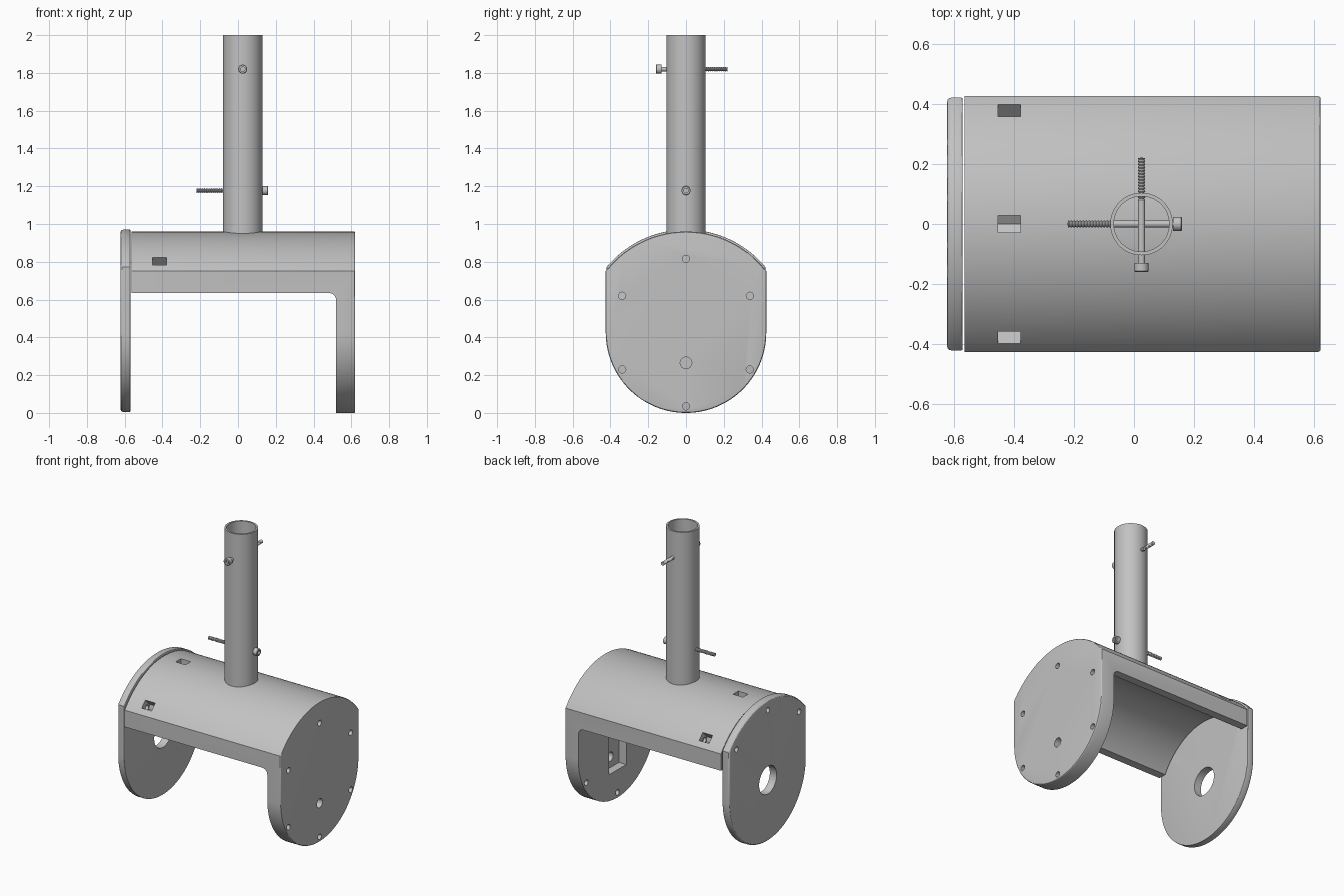
import bpy, bmesh
from math import sin, cos, pi, sqrt, atan2, radians
from mathutils import Matrix, Vector

if "Cube" in bpy.data.objects:
    bpy.data.objects.remove(bpy.data.objects["Cube"], do_unlink=True)

GREY = (0.54, 0.54, 0.54, 1)
grey = bpy.data.materials.new("plain grey")
grey.use_nodes = True
grey.diffuse_color = GREY
grey.node_tree.nodes["Principled BSDF"].inputs["Base Color"].default_value = GREY

AXIS_Z = 0.425      # height of the main horizontal axis
INNER_R = 0.425     # inside of the shell
OUTER_R = 0.535     # outside of the shell
PIPE_X = 0.025


def make(name, bm):
    bmesh.ops.recalc_face_normals(bm, faces=bm.faces[:])
    mesh = bpy.data.meshes.new(name)
    bm.to_mesh(mesh)
    bm.free()
    mesh.materials.append(grey)
    obj = bpy.data.objects.new(name, mesh)
    bpy.context.collection.objects.link(obj)
    return obj


def arc(cy, cz, r, a0, a1, n):
    return [(cy + r * cos(a0 + (a1 - a0) * i / n), cz + r * sin(a0 + (a1 - a0) * i / n))
            for i in range(n + 1)]


def circle(cy, cz, r, n=24):
    return arc(cy, cz, r, 0, 2 * pi, n)[:-1]


def prism(name, points, start, end, axis="x", rounding=None):
    """Extrude an outline along x or y; rounding maps an end position to a radius."""
    bm = bmesh.new()
    place = (lambda t, p: (t, p[0], p[1])) if axis == "x" else (lambda t, p: (p[0], t, p[1]))
    low = [bm.verts.new(place(start, p)) for p in points]
    high = [bm.verts.new(place(end, p)) for p in points]
    caps = {start: bm.faces.new(low), end: bm.faces.new(high)}
    for i in range(len(points)):
        j = (i + 1) % len(points)
        bm.faces.new((low[i], low[j], high[j], high[i]))
    bmesh.ops.recalc_face_normals(bm, faces=bm.faces[:])
    rims = [(list(caps[t].edges), r) for t, r in (rounding or {}).items()]
    for edges, r in rims:
        bmesh.ops.bevel(bm, geom=edges, offset=r, segments=3, profile=0.5, affect="EDGES")
    return make(name, bm)


def lathe(name, profile, steps, closed=False):
    """Revolve (radius, height) points round z."""
    bm = bmesh.new()
    verts = [bm.verts.new((r, 0, z)) for r, z in profile]
    edges = [bm.edges.new(pair) for pair in zip(verts, verts[1:])]
    if closed:
        edges.append(bm.edges.new((verts[-1], verts[0])))
    bmesh.ops.spin(bm, geom=verts + edges, cent=(0, 0, 0), axis=(0, 0, 1),
                   angle=2 * pi, steps=steps)
    bmesh.ops.remove_doubles(bm, verts=bm.verts[:], dist=1e-5)
    return make(name, bm)


def cut(obj, cutter):
    cutter.hide_render = True
    mod = obj.modifiers.new("cut", "BOOLEAN")
    mod.operation, mod.solver, mod.object = "DIFFERENCE", "EXACT", cutter
    bpy.context.view_layer.objects.active = obj
    bpy.ops.object.modifier_apply(modifier=mod.name)
    bpy.data.objects.remove(cutter, do_unlink=True)


def smooth(obj):
    bpy.ops.object.select_all(action="DESELECT")
    obj.select_set(True)
    bpy.context.view_layer.objects.active = obj
    bpy.ops.object.shade_smooth_by_angle(angle=radians(30))


def side_outline(half, top_r):
    """Round bottom, straight sides and a wider arc on top."""
    a = atan2(sqrt(top_r ** 2 - half ** 2), half)
    return (arc(0, AXIS_Z, half, pi, 2 * pi, 64)
            + arc(0, AXIS_Z, top_r, a, pi - a, 48))


# Shell with the right-hand end wall
body = prism("shell_and_end_wall", side_outline(INNER_R, OUTER_R), -0.563, 0.62,
             rounding={0.62: 0.007})
opening = [(-0.7, -0.1), (0.52, -0.1)] + arc(0.48, 0.595, 0.04, 0, pi / 2, 8) + [(-0.7, 0.635)]
cut(body, prism("opening_cutter", opening, -0.6, 0.6, axis="y"))
cut(body, prism("hollow_cutter", circle(0, AXIS_Z, INNER_R, 96), -0.7, 0.52))

# Six screw holes, the cable hole and the inner recess of the end wall
for i in range(6):
    a = pi / 6 + i * pi / 3
    cut(body, prism("hole_cutter", circle(0.39 * cos(a), AXIS_Z + 0.39 * sin(a), 0.019),
                    0.45, 0.7))
recess = [(-0.095, 0.19), (0.095, 0.19), (0.095, 0.6), (-0.095, 0.6)]
cut(body, prism("recess_cutter", recess, 0.45, 0.575))
cut(body, prism("cable_hole_cutter", circle(0, 0.265, 0.031), 0.45, 0.7))

# Left cover plate with a bearing hole
plate = prism("cover_plate", side_outline(0.42, 0.545), -0.622, -0.57,
              rounding={-0.622: 0.014, -0.57: 0.004})
cut(plate, prism("bearing_cutter", circle(0, AXIS_Z, 0.095, 48), -0.7, -0.5))

# Nut slots in the shell and matching screw holes through the plate
slot = [(0.6, -0.028), (0.6, 0.028), (0.47, 0.028), (0.452, 0), (0.47, -0.028)]
for degrees in (45, 90, 135):
    a = radians(degrees)
    c, s = cos(a), sin(a)
    turned = [(r * c - w * s, AXIS_Z + r * s + w * c) for r, w in slot]
    cut(body, prism("slot_cutter", turned, -0.453, -0.378))
    centre = (0.48 * c, AXIS_Z + 0.48 * s)
    cut(body, prism("screw_cutter", circle(*centre, 0.018), -0.7, -0.36))
    cut(plate, prism("screw_cutter", circle(*centre, 0.018), -0.7, -0.5))

# Upright pipe, open at the top
pipe = lathe("upright_pipe", [(0.104, 0.94), (0.104, 2), (0.092, 2), (0.092, 0.94)], 64, True)
pipe.location.x = PIPE_X

# Two cross screws with socket heads and threaded ends
profile = [(0, 0.015), (0.012, 0.015), (0.012, 0), (0.021, 0), (0.024, 0.003),
           (0.024, 0.03), (0.012, 0.03), (0.012, 0.24)]
pitch = 0.01
for i in range(14):
    z = 0.24 + i * pitch
    profile += [(0.009, z + pitch * 0.4), (0.0125, z + pitch * 0.9)]
profile += [(0.0, 0.381)]
upper = lathe("upper_screw", profile, 24)
upper.data.transform(Matrix.Rotation(-pi / 2, 4, "X"))
upper.location = (PIPE_X, -0.16, 1.82)
lower = lathe("lower_screw", profile, 24)
lower.data.transform(Matrix.Rotation(-pi / 2, 4, "Y"))
lower.location = (0.16, 0, 1.177)

for obj in (body, plate, pipe, upper, lower):
    smooth(obj)
